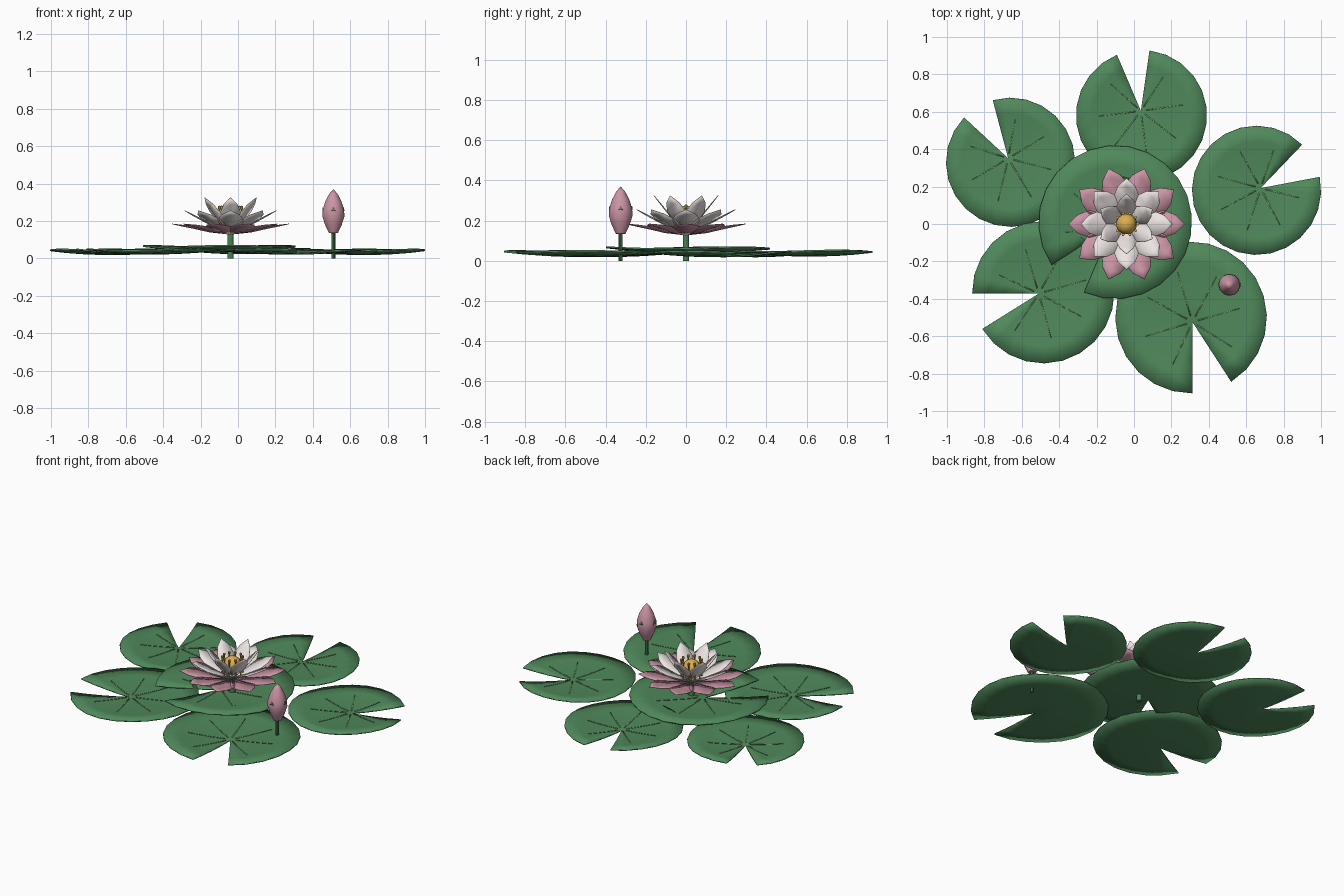
import bpy, bmesh, math
from mathutils import Vector

if "Cube" in bpy.data.objects:
    bpy.data.objects.remove(bpy.data.objects["Cube"])


def mat(name, rgb):
    m = bpy.data.materials.new(name)
    m.diffuse_color = (*rgb, 1)
    m.use_nodes = True
    m.node_tree.nodes["Principled BSDF"].inputs["Base Color"].default_value = m.diffuse_color
    return m


GREEN = mat("leaf_green", (0.08, 0.25, 0.105))
STEM = mat("stem_green", (0.07, 0.22, 0.09))
VEIN = mat("vein_green", (0.17, 0.36, 0.13))
PINK = mat("petal_pink", (0.60, 0.30, 0.38))
WHITE = mat("petal_white", (0.84, 0.78, 0.76))
GOLD = mat("gold", (0.72, 0.43, 0.08))
FX, FY = -0.04, 0.0          # flower axis
BX, BY = 0.51, -0.325        # bud axis


def finish(name, bm, material, thick=0, angle=40):
    me = bpy.data.meshes.new(name)
    bmesh.ops.recalc_face_normals(bm, faces=bm.faces)
    bm.to_mesh(me)
    bm.free()
    ob = bpy.data.objects.new(name, me)
    bpy.context.collection.objects.link(ob)
    me.materials.append(material)
    if thick:
        s = ob.modifiers.new("thickness", 'SOLIDIFY')
        s.thickness = thick
        s.offset = 0
    bpy.ops.object.select_all(action='DESELECT')
    ob.select_set(True)
    bpy.context.view_layer.objects.active = ob
    bpy.ops.object.shade_smooth_by_angle(angle=math.radians(angle))
    return ob


def skin(bm, rows):
    # quad grid through rows of points
    vs = [[bm.verts.new(p) for p in r] for r in rows]
    for a, b in zip(vs, vs[1:]):
        for i in range(len(a) - 1):
            bm.faces.new((a[i], a[i + 1], b[i + 1], b[i]))
    return vs


def lathe(name, profile, x, y, n, material, angle=40):
    bm = bmesh.new()
    rows = [[Vector((x + r * math.cos(2 * math.pi * k / n),
                     y + r * math.sin(2 * math.pi * k / n), z))
             for k in range(n + 1)] for r, z in profile]
    skin(bm, rows)
    bmesh.ops.remove_doubles(bm, verts=bm.verts, dist=1e-5)
    bmesh.ops.holes_fill(bm, edges=bm.edges)
    return finish(name, bm, material, angle=angle)


# Lily pads: notched shallow bowls with raised veins
def pad(name, cx, cy, R, a0, a1, z0, segs=22, rings=4):
    mid = math.radians((a0 + a1) / 2)
    start, sweep = math.radians(a1), math.radians(360 - (a1 - a0))

    def point(t, f, lift=0):
        a = start + sweep * f
        off = 0.025 * (1 - t)
        z = z0 + 0.022 * t * t + 0.004 * t * math.sin(3 * a + cx * 5)
        return Vector((cx + R * t * math.cos(a) + off * math.cos(mid),
                       cy + R * t * math.sin(a) + off * math.sin(mid), z + lift))

    bm = bmesh.new()
    vs = skin(bm, [[point(t / rings, k / segs) for k in range(segs + 1)]
                   for t in range(1, rings + 1)])
    hub = bm.verts.new(point(0, 0))
    for k in range(segs):
        bm.faces.new((hub, vs[0][k + 1], vs[0][k]))
    finish(name, bm, GREEN, 0.008)

    bm = bmesh.new()
    for k in range(7):
        f = (k + 0.5) / 7
        rows = []
        for t in (0.08, 0.25, 0.45, 0.65):
            w = 0.0035 * (1 - t) / (t * R * sweep)
            rows.append([point(t, f - w, 0.0055), point(t, f + w, 0.0055)])
        skin(bm, rows)
    finish(name + "_veins", bm, VEIN, 0.002)


pad("centre_pad", -0.10, 0.01, 0.41, 214, 246, 0.042)
pad("back_pad", 0.04, 0.58, 0.35, 83, 112, 0.026)
pad("back_left_pad", -0.66, 0.33, 0.345, 106, 136, 0.022)
pad("right_pad", 0.655, 0.18, 0.345, 12, 45, 0.022)
pad("front_right_pad", 0.305, -0.50, 0.405, 271, 302, 0.024)
pad("front_left_pad", -0.485, -0.365, 0.38, 181, 211, 0.024)


# Flower: three rings of pointed, cupped petals
def petal_ring(name, count, offset, path, widths, material):
    bm = bmesh.new()
    for k in range(count):
        a = math.radians(offset + 360 * k / count)
        u = Vector((math.cos(a), math.sin(a), 0))
        v = Vector((-u.y, u.x, 0))
        rows = []
        for (r, z), w in zip(path, widths):
            rows.append([Vector((FX, FY, z + 0.12 * w * abs(s))) + u * r + v * w * s
                         for s in (-1, 0, 1)])
        skin(bm, rows)
    bmesh.ops.remove_doubles(bm, verts=bm.verts, dist=1e-5)
    finish(name, bm, material, 0.003)


petal_ring("outer_petals", 10, 0,
           [(0.02, 0.130), (0.11, 0.140), (0.20, 0.160), (0.26, 0.172), (0.312, 0.184)],
           [0.015, 0.05, 0.073, 0.05, 0], PINK)
petal_ring("middle_petals", 8, 0,
           [(0.02, 0.145), (0.08, 0.165), (0.145, 0.198), (0.20, 0.228), (0.245, 0.255)],
           [0.015, 0.05, 0.07, 0.048, 0], WHITE)
petal_ring("inner_petals", 6, 30,
           [(0.02, 0.155), (0.06, 0.195), (0.095, 0.242), (0.13, 0.286), (0.16, 0.325)],
           [0.014, 0.04, 0.054, 0.036, 0], WHITE)

# Flower stem and golden centre
lathe("flower_stem", [(0.017, 0), (0.017, 0.15)], FX, FY, 10, STEM)
bm = bmesh.new()
bmesh.ops.create_uvsphere(bm, u_segments=14, v_segments=8, radius=0.055)
bmesh.ops.translate(bm, verts=bm.verts, vec=(FX, FY, 0.22))
finish("flower_heart", bm, GOLD)
for k in range(10):
    a = 2 * math.pi * k / 10
    lathe(f"stamen_{k + 1}", [(0.005, 0.17), (0.005, 0.262), (0.008, 0.266), (0.008, 0.278), (0, 0.282)],
          FX + 0.06 * math.cos(a), FY + 0.06 * math.sin(a), 6, GOLD)

# Closed bud on its stem, with small sepals
lathe("bud_stem", [(0.01, 0), (0.01, 0.15)], BX, BY, 8, STEM)
lathe("bud", [(0, 0.133), (0.024, 0.135), (0.045, 0.18), (0.059, 0.225), (0.057, 0.26),
              (0.043, 0.305), (0.022, 0.345), (0, 0.37)], BX, BY, 12, PINK, 60)
bm = bmesh.new()
for k in range(4):
    a = math.radians(90 * k)
    u, v = Vector((math.cos(a), math.sin(a), 0)), Vector((-math.sin(a), math.cos(a), 0))
    o = Vector((BX, BY, 0))
    bm.faces.new([bm.verts.new(o + p) for p in (
        u * 0.057 + v * 0.012 + Vector((0, 0, 0.252)),
        u * 0.057 - v * 0.012 + Vector((0, 0, 0.252)),
        u * 0.056 + Vector((0, 0, 0.272)))])
finish("bud_sepals", bm, STEM, 0.003)
